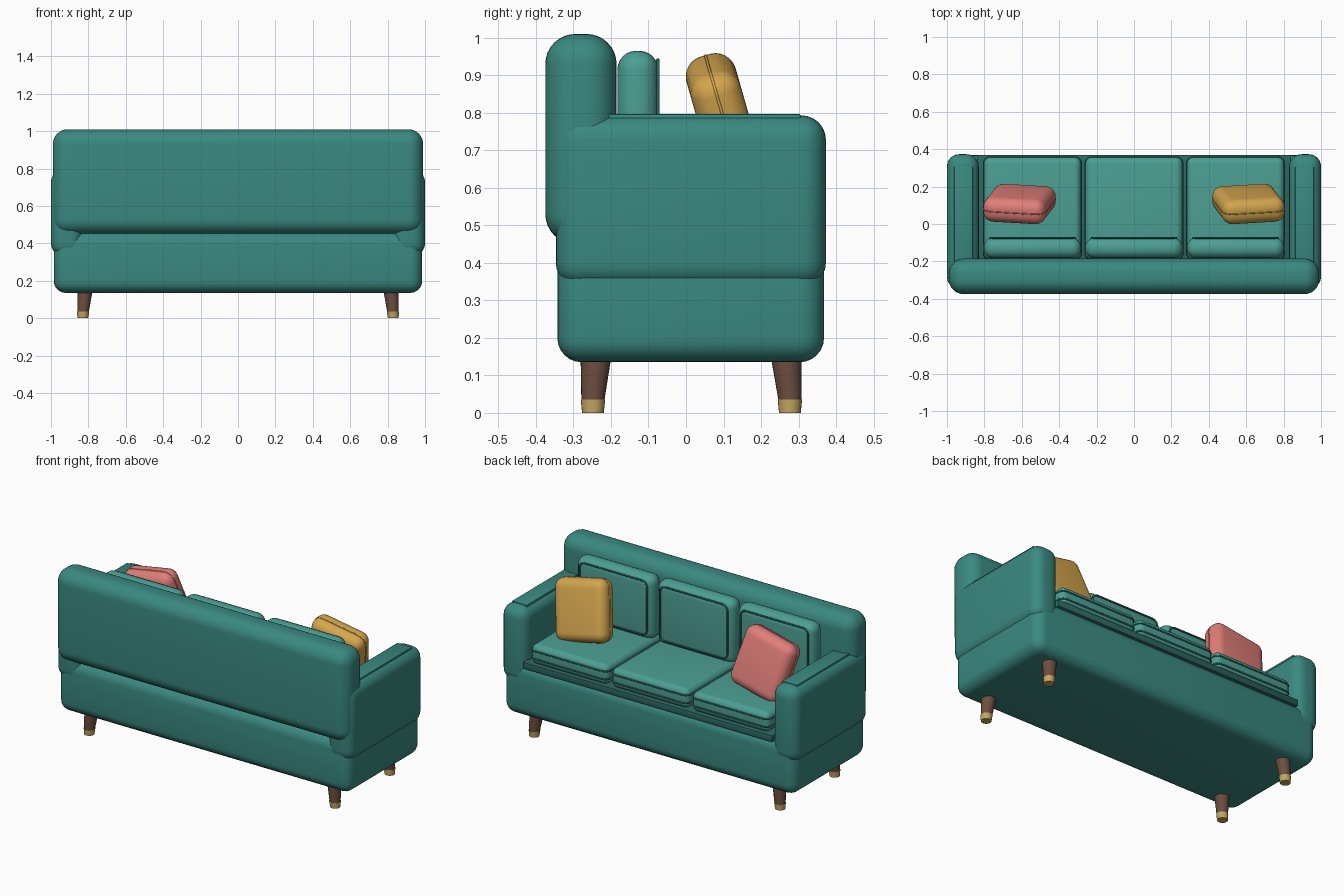
import bpy, bmesh, math
from mathutils import Vector, Matrix

if "Cube" in bpy.data.objects:
    bpy.data.objects.remove(bpy.data.objects["Cube"])


def material(name, rgb):
    m = bpy.data.materials.new(name)
    m.diffuse_color = (*rgb, 1)
    m.use_nodes = True
    m.node_tree.nodes["Principled BSDF"].inputs["Base Color"].default_value = m.diffuse_color
    return m


BODY = material("teal_body", (0.042, 0.25, 0.215))
SOFT = material("teal_cushion", (0.072, 0.345, 0.29))
DARK = material("dark_teal", (0.025, 0.13, 0.115))
GOLD = material("mustard", (0.66, 0.38, 0.075))
CORAL = material("coral", (0.75, 0.21, 0.19))
WOOD = material("walnut", (0.15, 0.075, 0.05))
BRASS = material("brass", (0.55, 0.38, 0.12))


def finish(bm, name, mat):
    me = bpy.data.meshes.new(name)
    bm.to_mesh(me)
    bm.free()
    ob = bpy.data.objects.new(name, me)
    bpy.context.collection.objects.link(ob)
    me.materials.append(mat)
    for p in me.polygons:
        p.use_smooth = True
    bpy.ops.object.select_all(action='DESELECT')
    bpy.context.view_layer.objects.active = ob
    ob.select_set(True)
    bpy.ops.object.shade_smooth_by_angle(angle=math.radians(40))
    return ob


def box(name, lo, hi, r, mat, seg=6):
    """Rounded box between two corners, origin at its centre."""
    lo, hi = Vector(lo), Vector(hi)
    bm = bmesh.new()
    bmesh.ops.create_cube(bm, size=1)
    bmesh.ops.scale(bm, vec=hi - lo, verts=bm.verts)
    if r:
        bmesh.ops.bevel(bm, geom=bm.edges[:], offset=r, segments=seg,
                        profile=0.5, affect='EDGES')
    ob = finish(bm, name, mat)
    ob.location = (lo + hi) / 2
    return ob


def piping(name, w, h, corner, r, mat, matrix):
    """Thin tube along a rounded rectangle in the local XY plane."""
    pts = []
    for k, (sx, sy) in enumerate(((1, 1), (-1, 1), (-1, -1), (1, -1))):
        for j in range(6):
            a = math.pi / 2 * (k + j / 5)
            pts.append((sx * (w / 2 - corner) + corner * math.cos(a),
                        sy * (h / 2 - corner) + corner * math.sin(a)))
    cu = bpy.data.curves.new(name, 'CURVE')
    cu.dimensions = '3D'
    cu.bevel_depth = r
    cu.bevel_resolution = 2
    s = cu.splines.new('POLY')
    s.points.add(len(pts) - 1)
    for p, (x, y) in zip(s.points, pts):
        p.co = (x, y, 0, 1)
    s.use_cyclic_u = True
    cu.materials.append(mat)
    ob = bpy.data.objects.new(name, cu)
    bpy.context.collection.objects.link(ob)
    ob.matrix_world = matrix
    return ob


def cone(name, a, b, ra, rb, mat):
    """Tapered leg segment between two ring centres, ends kept level."""
    bm = bmesh.new()
    rings = []
    for c, r in ((a, ra), (b, rb)):
        rings.append([bm.verts.new((c[0] + r * math.cos(t * math.tau / 24),
                                    c[1] + r * math.sin(t * math.tau / 24), c[2]))
                      for t in range(24)])
    for i in range(24):
        j = (i + 1) % 24
        bm.faces.new((rings[0][i], rings[0][j], rings[1][j], rings[1][i]))
    bm.faces.new(rings[0][::-1])
    bm.faces.new(rings[1])
    return finish(bm, name, mat)


# Frame: base, backrest and thin seat deck
box("base", (-0.985, -0.343, 0.135), (0.985, 0.368, 0.46), 0.065, BODY)
box("backrest", (-0.99, -0.375, 0.45), (0.99, -0.185, 1.01), 0.08, BODY, 8)
box("seat_deck", (-0.84, -0.3, 0.44), (0.84, 0.37, 0.48), 0.004, DARK, 2)

# Arms with a thin pad on top
for side, s in (("left", -1), ("right", 1)):
    xs = sorted((s * 0.83, s * 1.0))
    box(side + "_arm", (xs[0], -0.347, 0.335), (xs[1], 0.373, 0.793), 0.065, BODY)
    xs = sorted((s * 0.862, s * 0.962))
    box(side + "_arm_pad", (xs[0], -0.25, 0.775), (xs[1], 0.305, 0.797), 0.004, BODY, 2)

# Three seat cushions and three back cushions with piping
flat = Matrix.Identity(4)
upright = Matrix.Rotation(math.pi / 2, 4, 'X')
for side, x in (("left", -0.543), ("middle", 0), ("right", 0.543)):
    box(side + "_seat_cushion", (x - 0.26, -0.19, 0.475), (x + 0.26, 0.357, 0.595),
        0.035, SOFT)
    for z in (0.512, 0.56):
        piping(side + "_seat_piping", 0.52, 0.547, 0.035, 0.005, DARK,
               Matrix.Translation((x, 0.0835, z)) @ flat)
    box(side + "_back_cushion", (x - 0.26, -0.183, 0.575), (x + 0.26, -0.074, 0.965),
        0.05, SOFT)
    piping(side + "_back_piping", 0.455, 0.33, 0.035, 0.005, DARK,
           Matrix.Translation((x, -0.075, 0.775)) @ upright)

# Scatter pillows leaning back and toward the arms
for name, s, mat in (("coral_pillow", -1, CORAL), ("mustard_pillow", 1, GOLD)):
    m = (Matrix.Translation((s * 0.612, 0.107, 0.76))
         @ Matrix.Rotation(math.radians(16), 4, 'X')
         @ Matrix.Rotation(math.radians(s * 12), 4, 'Y'))
    p = box(name, (-0.17, -0.068, -0.18), (0.17, 0.068, 0.18), 0.055, mat)
    p.matrix_world = m
    piping(name + "_seam", 0.338, 0.358, 0.055, 0.004, mat, m @ upright)

# Splayed wooden legs with brass caps
for sx in (-1, 1):
    for row, yt, yb in (("back", -0.24, -0.248), ("front", 0.267, 0.277)):
        top, low = (sx * 0.818, yt, 0.15), (sx * 0.828, yb, 0.036)
        foot = (sx * 0.83, yb, 0.0)
        cone(row + "_leg", low, top, 0.031, 0.041, WOOD)
        cone(row + "_leg_cap", foot, low, 0.029, 0.0325, BRASS)
